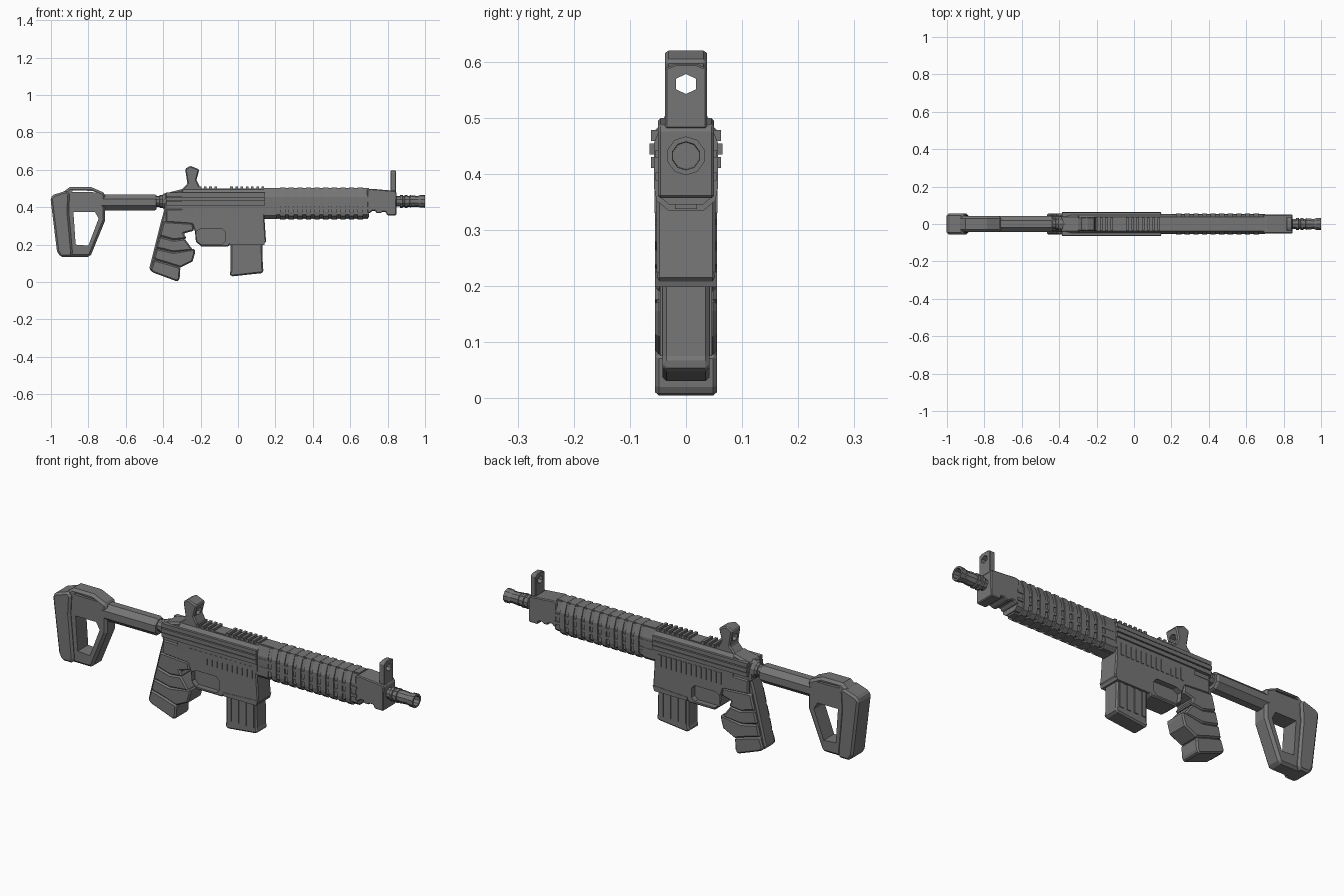
import bpy, bmesh, math
from mathutils import Vector

if "Cube" in bpy.data.objects:
    bpy.data.objects.remove(bpy.data.objects["Cube"])

GREY = bpy.data.materials.new("dark_grey")
GREY.diffuse_color = (.18, .18, .18, 1)
GREY.use_nodes = True
GREY.node_tree.nodes["Principled BSDF"].inputs["Base Color"].default_value = GREY.diffuse_color


def make(name, bm, bevel=0):
    bmesh.ops.recalc_face_normals(bm, faces=bm.faces)
    me = bpy.data.meshes.new(name)
    bm.to_mesh(me)
    bm.free()
    me.materials.append(GREY)
    ob = bpy.data.objects.new(name, me)
    bpy.context.collection.objects.link(ob)
    if bevel:
        m = ob.modifiers.new("chamfer", 'BEVEL')
        m.width, m.segments, m.limit_method = bevel, 1, 'ANGLE'
        m.angle_limit = math.radians(50)
    return ob


def prism(name, pts, a, b, axis='y', bevel=0):
    """Extrude a profile: axis 'y' takes (x, z) points, axis 'x' takes (y, z)."""
    bm = bmesh.new()
    rings = []
    for t in (a, b):
        rings.append([bm.verts.new((p, t, q) if axis == 'y' else (t, p, q)) for p, q in pts])
    bm.faces.new(rings[0])
    bm.faces.new(rings[1])
    n = len(pts)
    for i in range(n):
        j = (i + 1) % n
        bm.faces.new((rings[0][i], rings[0][j], rings[1][j], rings[1][i]))
    return make(name, bm, bevel)


def boxes(name, items):
    """Many boxes in one object, each as (x0, x1, y0, y1, z0, z1)."""
    bm = bmesh.new()
    for x0, x1, y0, y1, z0, z1 in items:
        vs = bmesh.ops.create_cube(bm, size=1)['verts']
        for v in vs:
            v.co = Vector((x1 if v.co.x > 0 else x0, y1 if v.co.y > 0 else y0, z1 if v.co.z > 0 else z0))
    return make(name, bm)


def lathe(name, prof, zc, n):
    """Turn (x, radius) points about the barrel line."""
    bm = bmesh.new()
    rings = []
    for x, r in prof:
        r /= math.cos(math.pi / n)
        rings.append([bm.verts.new((x, r * math.cos((i + .5) * math.tau / n),
                                    zc + r * math.sin((i + .5) * math.tau / n))) for i in range(n)])
    for A, B in zip(rings, rings[1:]):
        for i in range(n):
            j = (i + 1) % n
            bm.faces.new((A[i], A[j], B[j], B[i]))
    bm.faces.new(rings[0])
    bm.faces.new(rings[-1])
    return make(name, bm)


def cut(ob, *cutters):
    for c in cutters:
        c.hide_render = True
        m = ob.modifiers.new("cut", 'BOOLEAN')
        m.operation, m.solver, m.object = 'DIFFERENCE', 'EXACT', c
    dg = bpy.context.evaluated_depsgraph_get()
    me = bpy.data.meshes.new_from_object(ob.evaluated_get(dg))
    ob.modifiers.clear()
    ob.data = me
    for c in cutters:
        bpy.data.objects.remove(c)


def sym(half):
    """Mirror a right-hand (y, z) half profile."""
    return half + [(-y, z) for y, z in reversed(half)]


# stock frame with its opening and thin cheek slot
stock = prism("stock_frame", [(-.95, .47), (-.9, .508), (-.785, .508), (-.71, .475), (-.71, .33),
                              (-.79, .135), (-.95, .135)], -.042, .042, bevel=.012)
cut(stock, prism("stock_hole", [(-.88, .375), (-.765, .375), (-.745, .34), (-.8, .195), (-.868, .2)], -.1, .1),
    prism("stock_slot", [(-.89, .482), (-.76, .48), (-.775, .487), (-.88, .491)], -.1, .1))
prism("butt_pad", [(-1.003, .45), (-.985, .467), (-.915, .49), (-.9, .47), (-.905, .38), (-.885, .16), (-.89, .135),
                   (-.95, .135), (-.968, .165)], -.055, .055, bevel=.01)

# buffer tube and collar
lathe("buffer_tube", [(-.73, .043), (-.445, .043), (-.435, .037)], .426, 8)
lathe("tube_collar", [(-.44, .028), (-.42, .028), (-.418, .033), (-.405, .033), (-.395, .04), (-.37, .045)], .432, 10)

# upper receiver, tapered at the back
prism("upper_receiver", sym([(.053, .36), (.055, .47), (.037, .495)]), -.3, .145, 'x')
prism("receiver_rear", [(-.395, .39), (-.385, .475), (-.3, .497), (-.29, .497), (-.29, .36), (-.38, .36)],
      -.047, .047, bevel=.01)

# long side strips
boxes("side_strips", [(-.385, .145, min(s * .04, s * w), max(s * .04, s * w), z, z + .02)
                      for s in (-1, 1) for z, w in ((.41, .062), (.434, .065), (.458, .062))])

# lower receiver with recessed trigger area
lower = prism("lower_receiver", [(-.385, .39), (-.385, .32), (-.245, .31), (-.23, .27), (-.225, .215), (-.195, .19),
                                 (-.05, .19), (-.045, .2), (.135, .2), (.15, .215), (.142, .335), (.142, .39)],
              -.053, .053, bevel=.006)
oct_pts = [(-.225, .27), (-.2, .285), (-.085, .285), (-.067, .265), (-.067, .22), (-.085, .203),
           (-.2, .203), (-.222, .225)]
cut(lower, prism("pocket_a", oct_pts, -.1, -.025), prism("pocket_b", oct_pts, .025, .1))
boxes("receiver_fins", [(x, x + .016, -.056, .056, .33, .39)
                        for x in [-.235 + .028 * i for i in range(13)]])
prism("magazine_well_lip", [(-.045, .198), (.14, .198), (.148, .225), (-.045, .215)], -.055, .055)

# magazine with ribs
prism("magazine", [(-.04, .22), (.13, .22), (.133, .075), (.138, .06), (.13, .048), (-.035, .03),
                   (-.046, .045), (-.04, .06)], -.042, .042, bevel=.008)
boxes("magazine_ribs", [(x, x + .022, -.046, .046, .075, .2) for x in (-.03, .012, .054, .096)])

# pistol grip: backstrap and stacked finger sections
prism("grip_backstrap", [(-.39, .4), (-.41, .33), (-.475, .07), (-.46, .055), (-.36, .03), (-.31, .3), (-.3, .39)],
      -.04, .04, bevel=.008)
for i, pts in enumerate([
        [(-.468, .065), (-.452, .05), (-.322, .002), (-.312, .02), (-.308, .078), (-.375, .1), (-.45, .12)],
        [(-.45, .122), (-.375, .1), (-.308, .078), (-.243, .11), (-.23, .155), (-.23, .178), (-.345, .16), (-.437, .18)],
        [(-.437, .182), (-.345, .16), (-.24, .17), (-.265, .205), (-.285, .232), (-.345, .225), (-.42, .245)],
        [(-.42, .247), (-.345, .225), (-.275, .232), (-.29, .26), (-.235, .275), (-.24, .315), (-.4, .325)]]):
    prism(f"grip_section_{i}", pts, -.055, .055, bevel=.007)

# top rail teeth
boxes("top_rail", [(-.21, .145, -.034, .034, .485, .5)] +
      [(x, x + .014, -.036, .036, .49, .511)
       for x in [-.21 + .028 * i for i in range(13)] if not -.1 < x < -.06])

# rear sight
rear = prism("rear_sight", [(-.31, .485), (-.27, .525), (-.283, .605), (-.255, .622), (-.207, .602),
                            (-.222, .545), (-.19, .485)], -.037, .037, bevel=.006)
hexa = [(.021 * math.sin(i * math.pi / 3), .56 + .018 * math.cos(i * math.pi / 3)) for i in range(6)]
cut(rear, prism("rear_aperture", hexa, -.4, -.1, 'x'))

# handguard core, ribs, top and side strips
core = sym([(.03, .345), (.048, .36), (.05, .455), (.037, .5)])
prism("handguard", core, .14, .7, 'x')
rib = sym([(.032, .335), (.052, .352), (.057, .375), (.057, .455), (.037, .505)])
for i in range(10):
    x = .225 + .046 * i
    prism(f"handguard_rib_{i}", rib, x, x + .028, 'x')
prism("handguard_collar", sym([(.034, .338), (.052, .355), (.053, .455), (.037, .502)]), .14, .205, 'x')
boxes("handguard_strips", [(.15, .7, -.054, .054, z, z + .014) for z in (.388, .428)] +
      [(.15, .695, -.02, .02, .337, .36), (.15, .7, -.03, .03, .49, .504)])

# front block with notched underside
prism("front_block", [(.69, .495), (.69, .37), (.71, .37), (.715, .38), (.735, .38), (.74, .368), (.765, .368),
                      (.77, .375), (.79, .375), (.797, .357), (.847, .357), (.848, .475), (.84, .488), (.71, .499)],
      -.05, .05, bevel=.01)

# front sight
front = prism("front_sight", sym([(.037, .48), (.037, .588), (.018, .596)]), .815, .845, 'x', .003)
cut(front, prism("front_aperture", hexa, .7, .95, 'x'))

# barrel and hollow muzzle
lathe("muzzle", [(.83, .026), (.865, .026), (.867, .033), (.88, .033), (.882, .028), (.89, .028), (.892, .033),
                 (.905, .033), (.907, .028), (.918, .028), (.92, .031), (.95, .028), (.965, .028), (.975, .032),
                 (1, .033), (1, .024), (.96, .023)], .432, 10)
